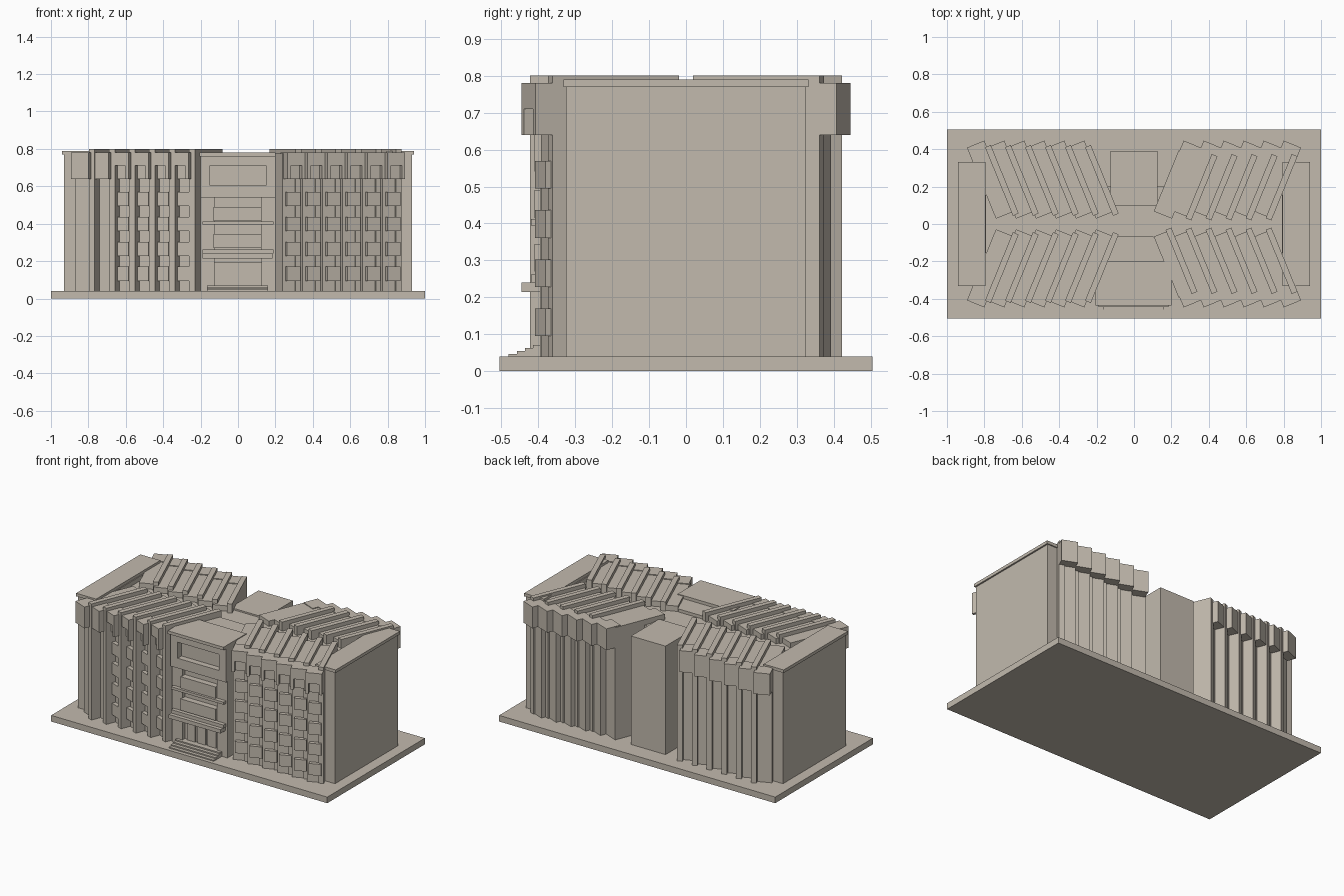
import bpy, bmesh, math
from mathutils import Vector

if "Cube" in bpy.data.objects:
    bpy.data.objects.remove(bpy.data.objects["Cube"])

stone = bpy.data.materials.new("warm_stone")
stone.diffuse_color = (0.54, 0.49, 0.42, 1)
stone.use_nodes = True
stone.node_tree.nodes["Principled BSDF"].inputs["Base Color"].default_value = stone.diffuse_color
A = math.radians(22.2)
C, S = math.cos(A), math.sin(A)
PITCH, W, G = 0.107, 0.1, 0.04


def solid(bm, corners):
    """Six-sided solid from eight corners (bottom loop, then top loop)."""
    v = [bm.verts.new(c) for c in corners]
    quads = [(3, 2, 1, 0), (4, 5, 6, 7)] + [(i, (i + 1) % 4, (i + 1) % 4 + 4, i + 4) for i in range(4)]
    for q in quads:
        bm.faces.new([v[i] for i in q])


def finish(name, bm):
    bmesh.ops.recalc_face_normals(bm, faces=bm.faces)
    me = bpy.data.meshes.new(name)
    bm.to_mesh(me)
    bm.free()
    me.materials.append(stone)
    ob = bpy.data.objects.new(name, me)
    bpy.context.collection.objects.link(ob)
    return ob


def boxes(name, items):
    """One object made of axis-aligned boxes (x0, x1, y0, y1, z0, z1)."""
    bm = bmesh.new()
    for x0, x1, y0, y1, z0, z1 in items:
        solid(bm, [(x, y, z) for z in (z0, z1) for x, y in ((x0, y0), (x1, y0), (x1, y1), (x0, y1))])
    return finish(name, bm)


def bay_box(bm, i, sx, sy, u0, u1, v0, v1, z0, z1):
    """Box in the turned frame of bay i: u across the face, v inwards."""
    pts = []
    for z in (z0, z1):
        for u, v in ((u0, v0), (u1, v0), (u1, v1), (u0, v1)):
            x = -0.893 + PITCH * i + C * u + S * v
            y = -0.408 - S * u + C * v
            pts.append((sx * x, sy * y, z))
    solid(bm, pts)


# ground slab and end blocks with caps
boxes("base_slab", [(-1, 1, -0.505, 0.505, 0, G)])
for s, side in ((-1, "left"), (1, "right")):
    x0, x1 = sorted((s * 0.79, s * 0.93))
    boxes(side + "_end_block", [(x0, x1, -0.325, 0.325, G, 0.77)])
    x0, x1 = sorted((s * 0.795, s * 0.94))
    boxes(side + "_end_cap", [(x0, x1, -0.332, 0.332, 0.77, 0.79)])

# inner core and rear stair block
boxes("core", [(-0.8, 0.8, -0.2, 0.2, G, 0.74)])
boxes("rear_block", [(-0.125, 0.125, 0.1, 0.39, G, 0.75)])

# four wings of turned bays
for sx, sy, name in ((-1, 1, "front_right"), (1, 1, "front_left"),
                     (1, -1, "back_left"), (-1, -1, "back_right")):
    walls, cornice, fins, windows = (bmesh.new() for _ in range(4))
    front, right = sy == 1, sx == -1
    for i in range(6):
        bay_box(walls, i, sx, sy, 0, W + 0.005, 0.06, 0.41, G, 0.775)
        has_window = front and (right or i > 1)
        if has_window:
            # cornice with an opening under its hood
            bay_box(cornice, i, sx, sy, 0, W, 0, 0.1, 0.71, 0.78)
            for u0, u1 in ((0, 0.018), (W - 0.018, W)):
                bay_box(cornice, i, sx, sy, u0, u1, 0, 0.1, 0.64, 0.71)
            bay_box(cornice, i, sx, sy, 0.018, W - 0.018, 0.03, 0.1, 0.64, 0.71)
            for k in range(4):
                z = 0.095 + 0.133 * k
                bay_box(windows, i, sx, sy, 0.012, 0.088, 0.035, 0.07, z, z + 0.075)
        else:
            bay_box(cornice, i, sx, sy, 0, W, 0, 0.1, 0.64, 0.78)
        # full-height blade wall rising above the roof
        if right:
            if front or i < 5:
                bay_box(fins, i, sx, sy, 0, 0.033, 0.05, 0.42, G, 0.8)
        else:
            bay_box(fins, i, sx, sy, 0.09, 0.123, 0.035, 0.43, G, 0.8)
    finish(name + "_bay_walls", walls)
    finish(name + "_cornices", cornice)
    finish(name + "_fins", fins)
    if front:
        finish(name + "_window_boxes", windows)
    else:
        windows.free()

# entrance block: rear mass, side piers and framed top panel
bm = bmesh.new()
plan = [(-0.2, -0.37), (0.2, -0.37), (0.2, -0.16), (0.1, -0.065), (-0.1, -0.065), (-0.2, -0.16)]
face = bm.faces.new([bm.verts.new((x, y, G)) for x, y in plan])
ext = bmesh.ops.extrude_face_region(bm, geom=[face])["geom"]
bmesh.ops.translate(bm, verts=[e for e in ext if isinstance(e, bmesh.types.BMVert)], vec=Vector((0, 0, 0.72)))
finish("entrance_block", bm)
boxes("entrance_roof", [(-0.205, 0.2, -0.435, -0.2, 0.76, 0.78)])
boxes("top_frame", [(-0.2, 0.2, -0.41, -0.36, 0.71, 0.76), (-0.2, 0.2, -0.41, -0.36, 0.54, 0.605),
                    (-0.2, -0.15, -0.41, -0.36, 0.605, 0.71), (0.15, 0.2, -0.41, -0.36, 0.605, 0.71)])
boxes("side_piers", [(-0.2, -0.125, -0.395, -0.36, G, 0.54), (0.125, 0.2, -0.395, -0.36, G, 0.54)])

# balconies, ledges and canopy
boxes("balconies", [(-0.13, 0.125, -0.41, -0.36, 0.415, 0.49), (-0.13, 0.125, -0.41, -0.36, 0.27, 0.345)])
boxes("ledges", [(-0.19, 0.19, -0.42, -0.36, 0.395, 0.412), (-0.19, 0.19, -0.42, -0.36, 0.24, 0.262)])
boxes("canopy", [(-0.19, 0.185, -0.445, -0.36, 0.215, 0.24)])

# doors and front steps
boxes("doors", [(x - 0.03, x + 0.03, -0.378, -0.36, G, 0.185) for x in (-0.075, 0, 0.075)])
boxes("door_lintel", [(-0.125, 0.125, -0.385, -0.36, 0.19, 0.215)])
boxes("steps", [(-0.165, 0.16, -0.48 + 0.022 * k, -0.37, G, 0.047 + 0.008 * k) for k in range(4)])
